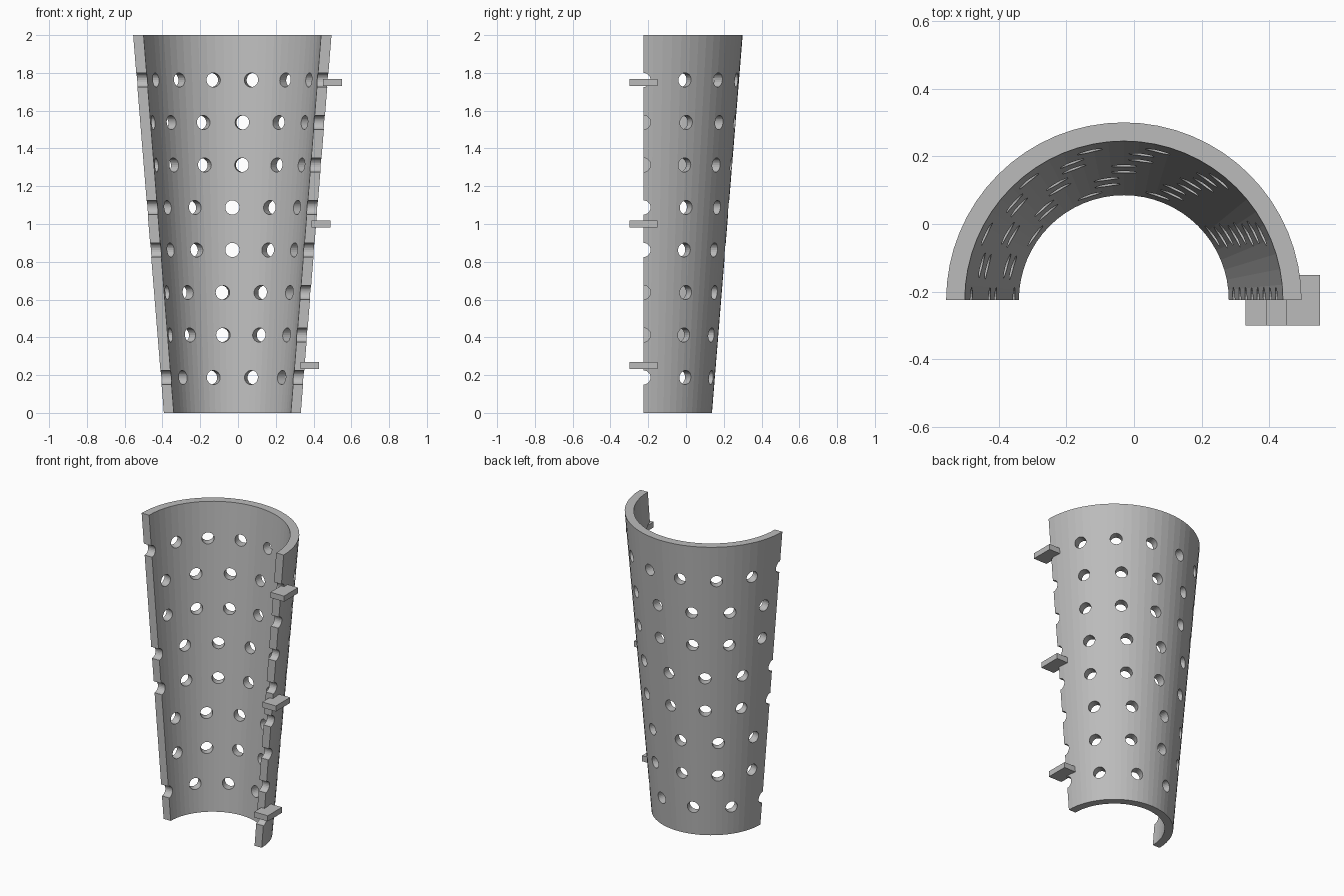
import bpy, bmesh
from math import pi, cos, sin
from mathutils import Matrix, Vector

cube = bpy.data.objects.get("Cube")
if cube:
    bpy.data.objects.remove(cube, do_unlink=True)

AXIS = Vector((-0.03, -0.225, 0))
HEIGHT = 2.0
SEGMENTS = 32                      # facets around the half shell
HOLES_PER_TURN = (10, 11, 11, 12, 12, 13, 13, 14)

grey = bpy.data.materials.new("plain_grey")
grey.use_nodes = True
grey.diffuse_color = (0.5, 0.5, 0.5, 1)
grey.node_tree.nodes["Principled BSDF"].inputs["Base Color"].default_value = grey.diffuse_color


def add_object(name, bm):
    bmesh.ops.recalc_face_normals(bm, faces=bm.faces)
    mesh = bpy.data.meshes.new(name)
    bm.to_mesh(mesh)
    bm.free()
    mesh.materials.append(grey)
    obj = bpy.data.objects.new(name, mesh)
    bpy.context.collection.objects.link(obj)
    return obj


# Tapered half shell: a wall section stepped around the axis
profile = [(0.31, 0), (0.3625, 0), (0.525, HEIGHT), (0.47, HEIGHT)]
bm = bmesh.new()
rings = []
for i in range(SEGMENTS + 1):
    a = pi * i / SEGMENTS
    rings.append([bm.verts.new(AXIS + Vector((r * cos(a), r * sin(a), z))) for r, z in profile])
for p, q in zip(rings, rings[1:]):
    for k in range(4):
        n = (k + 1) % 4
        bm.faces.new((p[k], p[n], q[n], q[k]))
bm.faces.new(rings[0])
bm.faces.new(rings[-1])
shell = add_object("half_shell", bm)

# Radial hole cutters: more holes per turn as the shell widens
bm = bmesh.new()
for row, count in enumerate(HOLES_PER_TURN):
    z = 0.1875 + 0.225 * row
    radius = 0.336 + 0.08 * z
    for i in range(count // 2 + 1):
        a = 2 * pi * i / count
        place = (Matrix.Translation(AXIS + Vector((radius * cos(a), radius * sin(a), z)))
                 @ Matrix.Rotation(a, 4, 'Z') @ Matrix.Rotation(pi / 2, 4, 'Y'))
        bmesh.ops.create_cone(bm, cap_ends=True, segments=24, radius1=0.0375,
                              radius2=0.0375, depth=0.16, matrix=place)
cutter = add_object("hole_cutter", bm)
cutter.hide_render = True

holes = shell.modifiers.new("holes", 'BOOLEAN')
holes.object = cutter
holes.operation = 'DIFFERENCE'
holes.solver = 'EXACT'
bpy.context.view_layer.objects.active = shell
bpy.ops.object.modifier_apply(modifier=holes.name)
bpy.data.objects.remove(cutter, do_unlink=True)

# Flat tabs along the left edge
for name, x, z in (("lower", 0.38, 0.25), ("middle", 0.44, 1.0), ("upper", 0.50, 1.75)):
    bm = bmesh.new()
    place = Matrix.Translation((x, -0.225, z)) @ Matrix.Diagonal((0.1, 0.15, 0.0375, 1))
    bmesh.ops.create_cube(bm, size=1, matrix=place)
    add_object(name + "_tab", bm)
